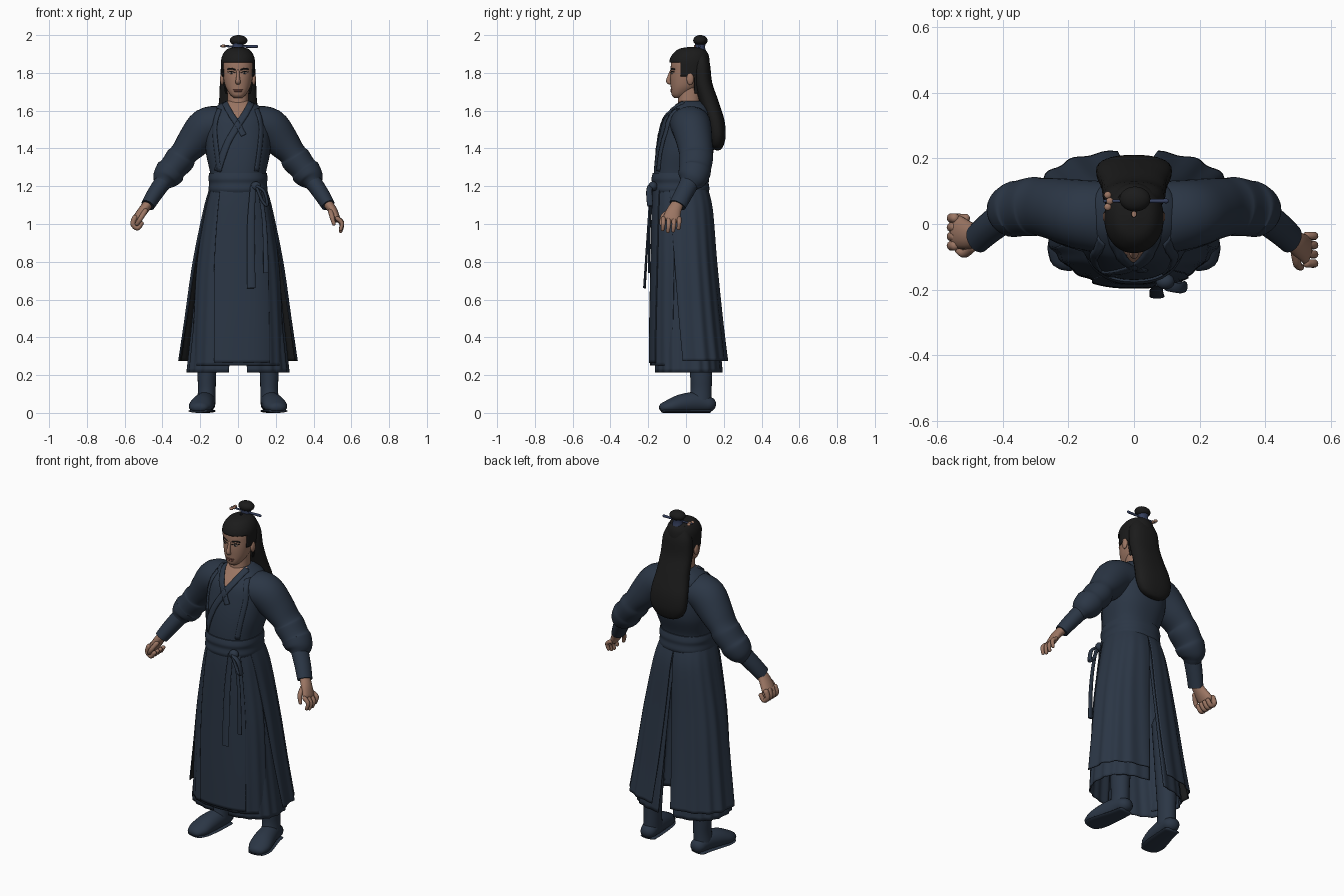
import bpy, bmesh, math
from mathutils import Vector, Matrix

cube = bpy.data.objects.get("Cube")
if cube:
    bpy.data.objects.remove(cube, do_unlink=True)


def material(name, rgb):
    m = bpy.data.materials.new(name)
    m.use_nodes = True
    m.diffuse_color = (*rgb, 1)
    bsdf = m.node_tree.nodes["Principled BSDF"]
    bsdf.inputs["Base Color"].default_value = (*rgb, 1)
    bsdf.inputs["Roughness"].default_value = 0.8
    return m


CLOTH = material("navy cloth", (.024, .037, .06))
LINING = material("dark lining", (.011, .012, .013))
SKIN = material("skin", (.33, .18, .125))
HAIR = material("black hair", (.011, .011, .011))
LIPS = material("lips", (.24, .1, .075))
WHITE = material("eye white", (.4, .36, .33))
BAND = material("blue band", (.035, .05, .11))


def finish(name, bm, mats, angle=50):
    me = bpy.data.meshes.new(name)
    bm.to_mesh(me)
    bm.free()
    for m in mats:
        me.materials.append(m)
    me.shade_smooth()
    me.set_sharp_from_angle(angle=math.radians(angle))
    ob = bpy.data.objects.new(name, me)
    bpy.context.scene.collection.objects.link(ob)
    return ob


def dense(keys, n=5):
    """Smooth spline through tuples of numbers."""
    out = []
    for i in range(len(keys) - 1):
        p = [keys[max(i - 1, 0)], keys[i], keys[i + 1], keys[min(i + 2, len(keys) - 1)]]
        for k in range(n):
            t = k / n
            out.append(tuple(b + .5 * t * (c - a + t * (2*a - 5*b + 4*c - d + t * (3*(b - c) + d - a)))
                             for a, b, c, d in zip(*p)))
    return out + [tuple(keys[-1])]


def skin_rows(name, rows, mats, closed=True, keep=None, paint=None, thick=0, lining=0):
    """Quads between rows of points; closed rows are capped."""
    bm = bmesh.new()
    vs = [[bm.verts.new(p) for p in r] for r in rows]
    n = len(rows[0])
    for a, b in zip(vs, vs[1:]):
        for j in range(n if closed else n - 1):
            k = (j + 1) % n
            bm.faces.new((b[j], b[k], a[k], a[j]))
    if closed and not keep:
        bm.faces.new(vs[0])
        bm.faces.new(vs[-1][::-1])
    if closed:
        bmesh.ops.recalc_face_normals(bm, faces=bm.faces)
    if keep:
        gone = [f for f in bm.faces if not keep(f.calc_center_median())]
        bmesh.ops.delete(bm, geom=gone, context='FACES')
    if paint:
        for f in bm.faces:
            f.material_index = paint(f.calc_center_median())
    ob = finish(name, bm, mats)
    if thick:
        s = ob.modifiers.new("thickness", 'SOLIDIFY')
        s.thickness, s.offset, s.material_offset = thick, -1, lining
    return ob


def power(v, p):
    return math.copysign(abs(v) ** p, v)


def section(key, a, p, amp=0, n=1):
    """Point on a rounded outline: key is height, half width, front, back."""
    z, hw, f, b = key
    s = 1 + amp * math.cos(n * a)
    return (hw * s * power(math.sin(a), p),
            (f + b) / 2 - (b - f) / 2 * s * power(math.cos(a), p), z)


def loft(name, prof, mats, p=.9, seg=48, amp=0, n=1, **kw):
    rows = [[section(k, math.tau * j / seg, p, amp, n) for j in range(seg)] for k in prof]
    return skin_rows(name, rows, mats, **kw)


def front_y(prof, p, x, z):
    """Front surface depth of a loft at x, z."""
    k = min(prof, key=lambda q: abs(q[0] - z))
    s = min(abs(x) / k[1], .99) ** (1 / p)
    return (k[2] + k[3]) / 2 - (k[3] - k[2]) / 2 * (1 - s * s) ** (p / 2)


def tube(name, keys, mat, ref=(0, 1, 0), seg=16, mirror=False, ends=True, floor=None, n=4):
    """Elliptic tube: keys are x, y, z, radius across, radius along ref."""
    ks = dense(keys, n)
    rows = []
    for i, k in enumerate(ks):
        c = Vector(k[:3])
        t = (Vector(ks[min(i + 1, len(ks) - 1)][:3]) - Vector(ks[max(i - 1, 0)][:3])).normalized()
        u = t.cross(Vector(ref)).normalized()
        v = u.cross(t)
        rings = [(0, 1)]
        if ends and i == 0:
            rings = [(-.8, .35), (-.5, .8), (0, 1)]
        elif ends and i == len(ks) - 1:
            rings = [(0, 1), (.5, .8), (.8, .35)]
        for off, s in rings:
            row = []
            for j in range(seg):
                a = math.tau * j / seg
                q = c + t * off * min(k[3:]) + s * (u * k[3] * math.cos(a) + v * k[4] * math.sin(a))
                if floor is not None:
                    q.z = max(q.z, floor)
                row.append(q)
            rows.append(row)
    ob = skin_rows(name, rows, [mat])
    if mirror:
        copy = ob.copy()
        copy.data = ob.data.copy()
        copy.data.transform(Matrix.Scale(-1, 4, (1, 0, 0)))
        copy.data.flip_normals()
        ob.name, copy.name = "left_" + name, "right_" + name
        bpy.context.scene.collection.objects.link(copy)
    return ob


def ball(name, loc, size, mat):
    bm = bmesh.new()
    bmesh.ops.create_uvsphere(bm, u_segments=24, v_segments=14, radius=1,
                              matrix=Matrix.Translation(loc) @ Matrix.Diagonal((*size, 1)))
    return finish(name, bm, [mat], 80)


# Torso with an open neckline
torso = dense([(1.18, .143, -.165, .11), (1.27, .148, -.17, .11), (1.38, .17, -.16, .145),
               (1.48, .172, -.14, .15), (1.56, .16, -.115, .14), (1.615, .125, -.07, .125),
               (1.65, .07, -.035, .09)], 8)
loft("robe_torso", torso, [CLOTH, SKIN], .85, 64,
     paint=lambda c: int(c.y < .01 and abs(c.x) < (c.z - 1.545) * .62))


def strip(name, path, width):
    """Flat cloth band lying on the chest."""
    ps = dense(path, 8)
    rows = []
    for i, (x, z) in enumerate(ps):
        a, b = ps[max(i - 1, 0)], ps[min(i + 1, len(ps) - 1)]
        d = Vector((b[0] - a[0], b[1] - a[1])).normalized() * width / 2
        pts = [(x - d.y * k, z + d.x * k) for k in (-1, -.3, .3, 1)]
        rows.append([(px, front_y(torso, .85, px, pz) - .007, pz) for px, pz in pts])
    skin_rows(name, rows, [CLOTH], closed=False, thick=.007)


strip("collar_under", [(-.072, 1.645), (-.045, 1.595), (0, 1.525), (.03, 1.47)], .03)
strip("collar_over", [(.072, 1.645), (.045, 1.595), (0, 1.525), (-.06, 1.42), (-.11, 1.28)], .034)
for side, label in ((1, "left"), (-1, "right")):
    strip(label + "_vest_edge", [(side * .1, 1.61), (side * .125, 1.5), (side * .1, 1.28)], .022)

# Sash, knot, bow loop and hanging ends
loft("sash", dense([(1.165, .15, -.176, .118), (1.185, .156, -.183, .124), (1.215, .153, -.179, .12),
                    (1.24, .157, -.183, .122), (1.27, .152, -.176, .116)]), [CLOTH], .85, 64)
ball("sash_knot", (.095, -.175, 1.2), (.028, .024, .025), CLOTH)
tube("sash_long_end", [(.08, -.185, 1.2, .015, .006), (.068, -.2, .98, .02, .006),
                       (.07, -.22, .66, .023, .007)], CLOTH, ends=False)
tube("sash_short_end", [(.11, -.185, 1.2, .01, .006), (.135, -.19, 1.05, .011, .006),
                        (.145, -.195, .9, .013, .006), (.148, -.195, .74, .014, .006)], CLOTH, ends=False)
tube("sash_bow_loop", [(.1, -.19, 1.2, .008, .014), (.14, -.195, 1.17, .008, .016),
                       (.155, -.19, 1.1, .008, .016), (.13, -.19, 1.12, .008, .014),
                       (.1, -.19, 1.19, .008, .012)], CLOTH)


# Pleated skirt layers
def panel(name, prof, top, low, pleats, amp, lining=0, grow=0):
    """Open cloth panel between two angle ranges, at the top and the hem."""
    ks = dense(prof, 8)
    rows = []
    for k in ks:
        s = (ks[0][0] - k[0]) / (ks[0][0] - ks[-1][0])
        a0, a1 = (top[i] + (low[i] - top[i]) * s for i in (0, 1))
        key = (k[0], k[1] + grow, k[2] - grow, k[3] + grow)
        rows.append([section(key, a0 + (a1 - a0) * j / 64, .8, amp * s ** .5, pleats) for j in range(65)])
    skin_rows(name, rows, [CLOTH, LINING], closed=False, thick=.006, lining=lining)


front = [(1.2, .146, -.166, .11), (1.08, .176, -.174, .14), (.8, .22, -.18, .16),
         (.5, .24, -.186, .18), (.25, .25, -.188, .2)]
back = [(1.2, .148, -.166, .112), (1.08, .182, -.17, .142), (.8, .238, -.17, .165),
        (.5, .28, -.17, .195), (.275, .312, -.17, .222)]
under = [(1.15, .148, -.15, .11), (.8, .208, -.162, .145), (.5, .24, -.165, .17), (.215, .27, -.168, .193)]
panel("front_skirt", front, (-1.4, 1.4), (-1.25, 1.25), 19, .012)
panel("front_overlap", front[:-1] + [(.265, .25, -.188, .2)], (-.55, .75), (-.42, .62), 5, .004, 0, .008)
PI = math.pi
panel("left_back_skirt", back, (1.2, PI), (1.42, PI - .16), 17, .018, 1)
panel("right_back_skirt", back, (-PI, -1.2), (-PI + .1, -1.42), 17, .018, 1)
panel("left_under_skirt", under, (0, PI), (.12, PI - .12), 21, .015)
panel("right_under_skirt", under, (-PI, 0), (-PI + .12, -.12), 21, .015)

# Sleeves and cuffs
tube("sleeve", [(.09, .02, 1.53, .095, .11), (.165, .03, 1.51, .105, .105), (.235, .045, 1.435, .09, .095),
                (.285, .052, 1.375, .073, .088), (.305, .053, 1.345, .08, .09), (.345, .048, 1.295, .073, .085),
                (.36, .045, 1.275, .08, .085), (.387, .033, 1.24, .068, .076), (.4, .02, 1.215, .047, .055)],
     CLOTH, seg=32, mirror=True)
tube("cuff", [(.385, .03, 1.24, .046, .052), (.44, -.012, 1.16, .042, .048), (.477, -.045, 1.1, .037, .046)],
     CLOTH, seg=24, mirror=True, ends=False)

# Open left hand
tube("left_palm", [(.465, -.035, 1.12, .026, .03), (.5, -.062, 1.075, .024, .038),
                   (.525, -.078, 1.025, .018, .046)], SKIN)
for i, drop in enumerate((.01, 0, .003, .016)):
    y = -.12 + i * .028
    tube(f"left_finger_{i}", [(.525, y, 1.03, .012, .013), (.55, y, .995 + drop, .011, .012),
                              (.543, y - .004, .96 + drop, .009, .01)], SKIN, seg=10)
tube("left_thumb", [(.49, -.085, 1.07, .014, .014), (.497, -.122, 1.04, .013, .013),
                    (.508, -.132, 1, .01, .01)], SKIN, seg=10)

# Closed right hand
tube("right_palm", [(-.465, -.035, 1.12, .026, .03), (-.5, -.035, 1.075, .026, .042),
                    (-.535, -.025, 1.025, .026, .052)], SKIN)
for i in range(4):
    y = -.066 + i * .028
    tube(f"right_finger_{i}", [(-.545, y, 1.035, .015, .015), (-.556, y, 1, .014, .015),
                               (-.532, y, .978, .013, .014), (-.51, y, 1.005, .012, .013)], SKIN, seg=10)
tube("right_thumb", [(-.49, -.07, 1.07, .014, .014), (-.515, -.09, 1.03, .013, .013),
                     (-.535, -.08, 1, .011, .011)], SKIN, seg=10)

# Boots
tube("boot_shaft", [(.15, .07, .7, .06, .07), (.16, .08, .35, .054, .063), (.165, .08, .2, .049, .058),
                    (.165, .08, .12, .047, .056), (.168, .075, .06, .05, .062)], CLOTH, seg=24, mirror=True)
tube("boot_foot", [(.165, .125, .045, .045, .04), (.172, .06, .055, .052, .055), (.187, -.02, .048, .06, .052),
                   (.2, -.08, .035, .062, .04), (.207, -.118, .028, .048, .028)],
     CLOTH, ref=(0, 0, 1), seg=24, mirror=True, floor=.008)
tube("boot_sole", [(.165, .125, .01, .047, .01), (.172, .06, .01, .053, .01), (.187, -.02, .01, .062, .01),
                   (.2, -.08, .01, .064, .01), (.207, -.122, .01, .048, .01)],
     CLOTH, ref=(0, 0, 1), mirror=True, floor=0)

# Neck and head
loft("neck", [(1.57, .062, -.06, .08), (1.64, .056, -.042, .075), (1.72, .054, -.04, .08)], [SKIN])
head = dense([(1.668, .022, -.062, -.02), (1.68, .037, -.074, .005), (1.7, .052, -.079, .035),
              (1.73, .067, -.081, .07), (1.77, .077, -.083, .1), (1.81, .081, -.081, .105),
              (1.86, .08, -.078, .105), (1.9, .062, -.055, .09), (1.92, .03, -.02, .05)])
loft("head", head, [SKIN], .92)
tube("nose", [(0, -.077, 1.812, .007, .008), (0, -.087, 1.78, .009, .011), (0, -.093, 1.757, .013, .013),
              (0, -.086, 1.747, .014, .01)], SKIN)
tube("upper_lip", [(x, front_y(head, .92, x, 1.712) + .001, 1.712, .004, .004) for x in (-.022, 0, .022)], LIPS, seg=10)
tube("lower_lip", [(x, front_y(head, .92, x, 1.704) + .001, 1.704, .005, .005) for x in (-.016, 0, .016)], LIPS, seg=10)
for side, label in ((1, "left"), (-1, "right")):
    y = front_y(head, .92, .032, 1.8)
    ball(label + "_eye", (side * .033, y + .002, 1.799), (.014, .005, .005), WHITE)
    ball(label + "_iris", (side * .033, y - .001, 1.799), (.005, .004, .005), HAIR)
    for part, high, r in (("brow", 1.82, .004), ("lash", 1.805, .0022)):
        tube(f"{label}_{part}", [(side * x, front_y(head, .92, x, high), high + dz, r, r)
                                 for x, dz in ((.016, -.003), (.036, .003), (.054, -.001))], HAIR, seg=8)
    ball(label + "_ear", (side * .084, .022, 1.768), (.011, .019, .032), SKIN)

# Hair cap with a hairline, and the long fall behind
cap = dense([(1.69, .07, -.06, .105), (1.76, .083, -.085, .118), (1.82, .089, -.089, .124),
             (1.87, .089, -.086, .124), (1.905, .076, -.066, .115), (1.928, .052, -.034, .09),
             (1.938, .008, .02, .04)], 6)
loft("hair_cap", cap, [HAIR], .95, 72, thick=.006,
     keep=lambda c: c.z > 1.858 or (c.z > 1.785 and c.y > -.03) or c.y > .045)
loft("hair_fall", dense([(1.92, .05, .04, .1), (1.85, .086, .03, .126), (1.75, .095, .04, .138),
                         (1.65, .1, .07, .172), (1.55, .114, .105, .203), (1.47, .112, .12, .21),
                         (1.42, .088, .13, .2), (1.397, .05, .145, .187), (1.39, .012, .16, .174)]),
     [HAIR], .85, 64, .006, 32)

# Topknot, band and pin
loft("topknot_band", [(1.91, .034, .045, .108), (1.935, .028, .05, .1), (1.955, .03, .047, .104)], [BAND])
ball("topknot", (.003, .076, 1.972), (.047, .038, .028), HAIR)
tube("hairpin", [(-.09, .07, 1.942, .005, .005), (0, .07, 1.94, .005, .006), (.1, .07, 1.94, .007, .008)], BAND, ref=(0, 0, 1))
for i, dy in enumerate((-.018, 0, .018)):
    ball(f"pin_ornament_{i}", (-.08 + .006 * (i % 2), .07 + dy, 1.942), (.011, .011, .008), SKIN)
